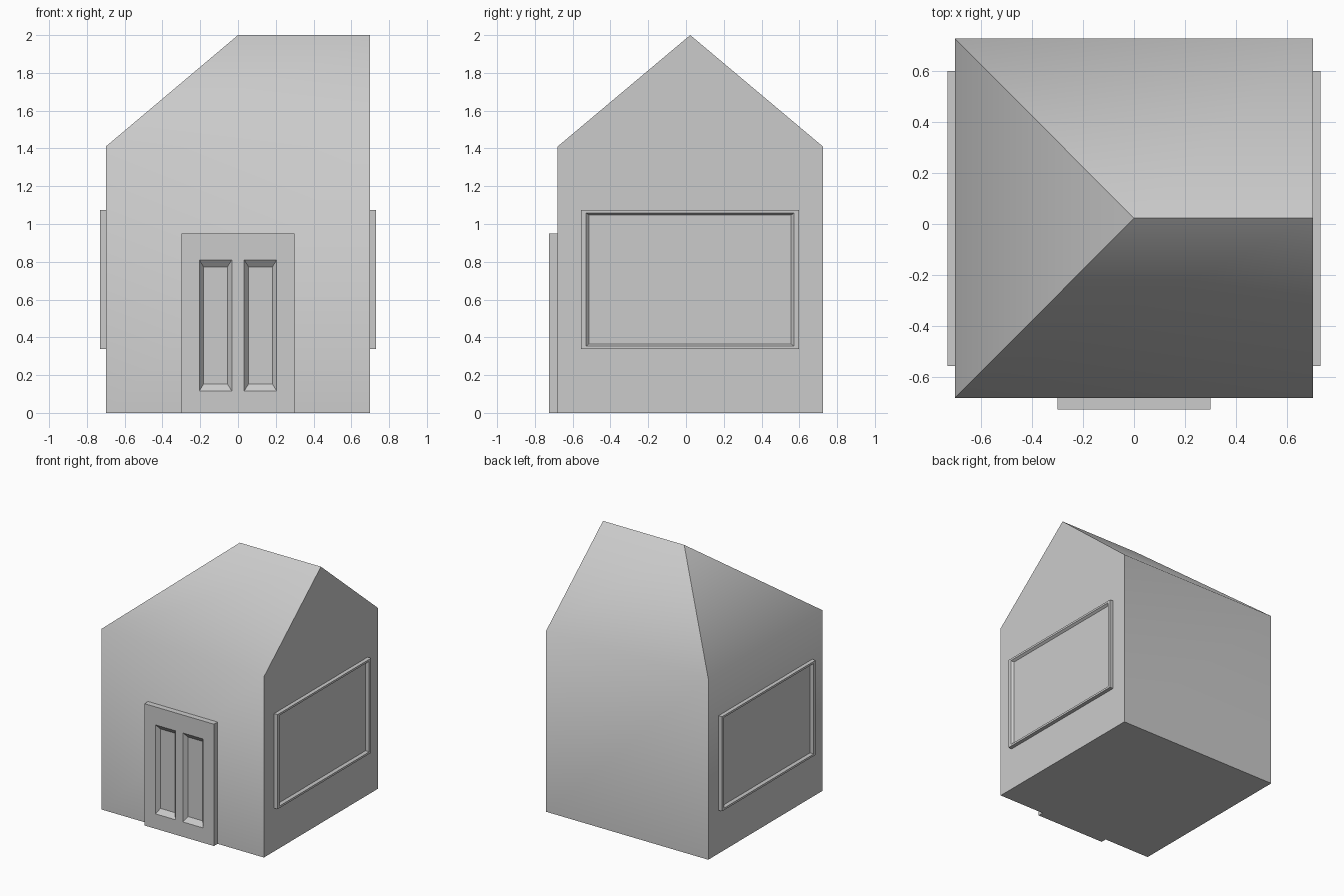
import bpy, bmesh, math
from mathutils import Vector

if "Cube" in bpy.data.objects:
    bpy.data.objects.remove(bpy.data.objects["Cube"])

FRONT, BACK, HALF_W = -0.68, 0.725, 0.7
EAVES, RIDGE = 1.41, 2.0


def finish(name, bm, smooth_angle=None):
    bmesh.ops.recalc_face_normals(bm, faces=bm.faces)
    mesh = bpy.data.meshes.new(name)
    bm.to_mesh(mesh)
    bm.free()
    ob = bpy.data.objects.new(name, mesh)
    bpy.context.collection.objects.link(ob)
    if smooth_angle:
        bpy.ops.object.select_all(action='DESELECT')
        ob.select_set(True)
        bpy.context.view_layer.objects.active = ob
        bpy.ops.object.shade_smooth_by_angle(angle=math.radians(smooth_angle))
    return ob


def panel(name, us, vs, holes, slope, depth, back, u_axis, w_axis, face_w):
    """Slab on a wall, with sloped recesses in the chosen grid cells."""
    bm = bmesh.new()
    grid = [[bm.verts.new((u, v, 0)) for v in vs] for u in us]
    cells = {}
    for i in range(len(us) - 1):
        for j in range(len(vs) - 1):
            cells[i, j] = bm.faces.new((grid[i][j], grid[i + 1][j],
                                        grid[i + 1][j + 1], grid[i][j + 1]))
    # slab sides and back
    rim = [e for e in bm.edges if e.is_boundary]
    new = bmesh.ops.extrude_edge_only(bm, edges=rim)['geom']
    bmesh.ops.translate(bm, vec=(0, 0, -back),
                        verts=[g for g in new if isinstance(g, bmesh.types.BMVert)])
    bmesh.ops.holes_fill(bm, edges=[e for e in bm.edges if e.is_boundary], sides=0)
    # sunken fields
    sunk = bmesh.ops.extrude_discrete_faces(bm, faces=[cells[h] for h in holes])['faces']
    for f in sunk:
        c = f.calc_center_median()
        for v in f.verts:
            v.co.x -= math.copysign(slope[0], v.co.x - c.x)
            v.co.y -= math.copysign(slope[1], v.co.y - c.y)
            v.co.z -= depth
    # place on the wall
    for v in bm.verts:
        u, h, w = v.co
        v.co = Vector(u_axis) * u + Vector((0, 0, h)) + Vector(w_axis) * (face_w + w)
    return finish(name, bm)


# house body: gable on the right, hipped roof on the left
bm = bmesh.new()
corners = [(-HALF_W, FRONT), (HALF_W, FRONT), (HALF_W, BACK), (-HALF_W, BACK)]
b = [bm.verts.new((x, y, 0)) for x, y in corners]
t = [bm.verts.new((x, y, EAVES)) for x, y in corners]
mid = (FRONT + BACK) / 2
hip, gable = (bm.verts.new((x, mid, RIDGE)) for x in (0, HALF_W))
bm.faces.new(b)
for i in (0, 2, 3):
    k = (i + 1) % 4
    bm.faces.new((b[i], b[k], t[k], t[i]))
bm.faces.new((b[1], b[2], t[2], gable, t[1]))
bm.faces.new((t[0], t[1], gable, hip))
bm.faces.new((t[2], t[3], hip, gable))
bm.faces.new((t[3], t[0], hip))
finish("house_body", bm, 52)

# door with two sunken fields
panel("door", (-0.3, -0.205, -0.033, 0.033, 0.205, 0.3), (0, 0.116, 0.81, 0.95),
      [(1, 1), (3, 1)], (0.023, 0.037), 0.03, 0.05, (1, 0, 0), (0, -1, 0), 0.725)

# one framed window on each side
for side, name in ((1, "window_right"), (-1, "window_left")):
    panel(name, (-0.555, -0.53, 0.573, 0.598), (0.337, 0.353, 1.059, 1.075),
          [(1, 1)], (0.017, 0.012), 0.018, 0.035, (0, 1, 0), (side, 0, 0), 0.73)
